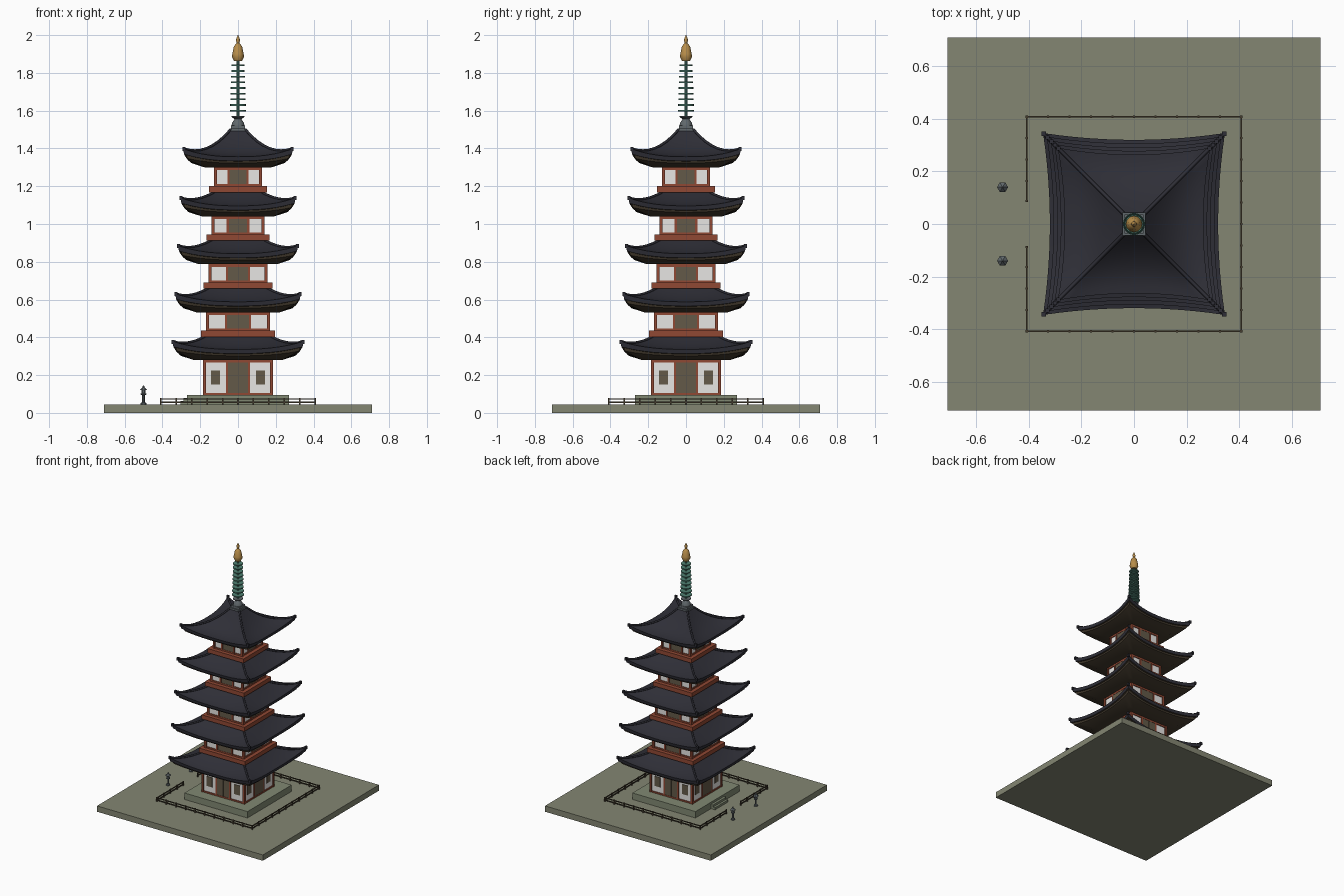
import bpy, bmesh, math
from mathutils import Matrix, Vector

if "Cube" in bpy.data.objects:
    bpy.data.objects.remove(bpy.data.objects["Cube"])


def material(name, r, g, b):
    m = bpy.data.materials.new(name)
    m.use_nodes = True
    m.diffuse_color = (r, g, b, 1)
    m.node_tree.nodes["Principled BSDF"].inputs["Base Color"].default_value = (r, g, b, 1)
    return m


STONE = material("olive stone", .23, .24, .17)
PALE = material("platform stone", .22, .25, .17)
TILE = material("dark roof tile", .028, .028, .038)
EAVES = material("eaves brown", .06, .045, .028)
RED = material("red timber", .28, .065, .033)
PLASTER = material("white plaster", .8, .79, .77)
WOOD = material("door wood", .125, .1, .065)
BRONZE = material("green bronze", .08, .22, .17)
GREY = material("grey metal", .12, .14, .15)
GOLD = material("gold", .48, .27, .07)


def finish(bm, name, mats, smooth=False):
    bmesh.ops.recalc_face_normals(bm, faces=bm.faces)
    me = bpy.data.meshes.new(name)
    bm.to_mesh(me)
    bm.free()
    for m in mats:
        me.materials.append(m)
    ob = bpy.data.objects.new(name, me)
    bpy.context.collection.objects.link(ob)
    if smooth:
        bpy.ops.object.select_all(action="DESELECT")
        ob.select_set(True)
        bpy.context.view_layer.objects.active = ob
        bpy.ops.object.shade_smooth_by_angle(angle=math.radians(35))
    return ob


def boxes(name, mat, spans, turns=1):
    """Boxes given as (x0, x1, y0, y1, z0, z1), repeated round the z axis."""
    bm = bmesh.new()
    for k in range(turns):
        for x0, x1, y0, y1, z0, z1 in spans:
            m = (Matrix.Rotation(k * math.pi / 2, 4, "Z")
                 @ Matrix.Translation(((x0 + x1) / 2, (y0 + y1) / 2, (z0 + z1) / 2))
                 @ Matrix.Diagonal((x1 - x0, y1 - y0, z1 - z0, 1)))
            bmesh.ops.create_cube(bm, size=1, matrix=m)
    return finish(bm, name, [mat])


def slab(name, mat, half, z0, z1):
    return boxes(name, mat, [(-half, half, -half, half, z0, z1)])


def lathe(name, mat, profile, sides=16, x=0, y=0, smooth=True):
    bm = bmesh.new()
    rings = []
    for r, z in profile:
        rings.append([bm.verts.new((x + r * math.cos(a), y + r * math.sin(a), z))
                      for a in (2 * math.pi * i / sides for i in range(sides))])
    for a, b in zip(rings, rings[1:]):
        for i in range(sides):
            j = (i + 1) % sides
            bm.faces.new((a[i], a[j], b[j], b[i]))
    bm.faces.new(rings[0])
    bm.faces.new(rings[-1])
    return finish(bm, name, [mat], smooth)


def roof(n, inner, outer, z_top, z_eave, body, z_soffit, power):
    steps, seg, lift = 8, 12, .042
    rows = []  # half width, edge inset, height, corner lift, material
    for i in range(steps + 1):
        t = i / steps
        z = z_eave + (z_top - z_eave) * (1 - t) ** power
        rows.append((inner + (outer - inner) * t, .026 * t, z, lift * t * t, 0))
    rows += [(outer - .004, .026, z_eave - .022, lift * .85, 0),
             (outer - .016, .024, z_eave - .024, lift * .8, 1),
             (outer - .022, .022, z_eave - .034, lift * .6, 1),
             (body + .05, 0, z_soffit, 0, 1), (body - .01, 0, z_soffit, 0, 1)]
    bm = bmesh.new()
    loops = []
    for half, inset, z, up, _ in rows:
        loop = []
        for k in range(4):
            rot = Matrix.Rotation(k * math.pi / 2, 3, "Z")
            for j in range(seg):
                s = 2 * j / seg - 1
                p = Vector((half - inset * (1 - s * s), s * half, z + up * abs(s) ** 2.5))
                loop.append(bm.verts.new(rot @ p))
        loops.append(loop)
    for a, b, row in zip(loops, loops[1:], rows[1:]):
        for i in range(len(a)):
            j = (i + 1) % len(a)
            bm.faces.new((a[i], a[j], b[j], b[i])).material_index = row[4]
    finish(bm, f"roof_{n}", [TILE, EAVES], True)

    # hip ridges with small end tiles
    cu = bpy.data.curves.new(f"hip_ridges_{n}", "CURVE")
    cu.dimensions = "3D"
    cu.bevel_depth, cu.bevel_resolution, cu.use_fill_caps = .007, 1, True
    for sx, sy in ((1, 1), (-1, 1), (-1, -1), (1, -1)):
        sp = cu.splines.new("POLY")
        sp.points.add(steps)
        for pt, (half, _, z, up, _) in zip(sp.points, rows):
            pt.co = (sx * half, sy * half, z + up + .002, 1)
    cu.materials.append(TILE)
    bpy.context.collection.objects.link(bpy.data.objects.new(cu.name, cu))
    c = outer - .003
    boxes(f"ridge_end_tiles_{n}", TILE,
          [(c - .008, c + .008, c - .008, c + .008, z_eave + lift - .012, z_eave + lift + .009)], 4)


def storey(n, h, z0, z1):
    w = h - .008          # plaster face
    d = .052 if n == 1 else .3 * h + .006
    slab(f"walls_{n}", PLASTER, w, z0 - .03 if n > 1 else z0, z1 + .01)
    frame = [(h - .016, h, h - .016, h, z0, z1),
             (w - .005, h - .002, -h, h, z1 - .014, z1),
             (w - .005, h - .002, -h, h, z0, z0 + .011)]
    frame += [(w - .005, h - .001, s * (d + .006) - .006, s * (d + .006) + .006, z0, z1)
              for s in (-1, 1)]
    boxes(f"timber_frame_{n}", RED, frame, 4)
    boxes(f"door_leaves_{n}", WOOD,
          [(w - .004, w + .004, min(s * .001, s * d), max(s * .001, s * d), z0 + .011, z1 - .012)
           for s in (-1, 1)], 4)
    if n == 1:
        boxes("windows", WOOD, [(w - .004, w + .004, s * .118 - .024, s * .118 + .024, .15, .225)
                                for s in (-1, 1)], 4)


# ground, platform and entrance steps
slab("ground", STONE, .71, 0, .045)
slab("platform", PALE, .27, .045, .095)
boxes("entrance_steps", PALE, [(-.305, -.26, -.08, .08, .045, .062),
                               (-.288, -.26, -.08, .08, .045, .079)])

# storeys: body half, floor z, soffit z, roof half, roof top z, next roof inner half
TIERS = [(.185, .095, .28, .346, .408, .165),
         (.17, .435, .532, .332, .662, .15),
         (.156, .69, .787, .317, .916, .135),
         (.14, .945, 1.04, .304, 1.17, .12),
         (.127, 1.2, 1.3, .29, 1.497, .04)]
for n, (half, floor, soffit, eave, top, inner) in enumerate(TIERS, 1):
    storey(n, half, floor, soffit)
    roof(n, inner, eave, top, soffit + .056, half, soffit, 2.1 if n == 5 else 1.5)
    if n > 1:
        slab(f"balcony_{n}", RED, half + .027, floor - .032, floor)

# spire
slab("spire_base", GREY, .044, 1.48, 1.505)
slab("spire_plinth", GREY, .036, 1.505, 1.522)
lathe("spire_bowl", GREY, [(.034, 1.522), (.032, 1.535), (.022, 1.55), (.018, 1.556),
                           (.034, 1.566), (.034, 1.572)])
lathe("spire_pole", BRONZE, [(.008, 1.56), (.007, 1.87)], 10)
for i in range(9):
    z, r = 1.6 + i * .03, .042 - i * .0009
    lathe(f"spire_ring_{i + 1}", BRONZE, [(r, z - .004), (r, z + .004)], 20)
lathe("gold_finial", GOLD, [(.02, 1.862), (.032, 1.885), (.03, 1.9), (.022, 1.94), (.014, 1.95),
                            (.007, 1.957), (.011, 1.972), (.008, 1.985), (.001, 2)], 12)

# fence with a gap at the entrance
F, T = .408, .0035
rails, posts = [], []
for z in (.056, .073):
    for s in (-1, 1):
        rails.append((-F, F, s * F - T, s * F + T, z - .003, z + .003))
        rails.append((-F - T, -F + T, min(s * .088, s * F), max(s * .088, s * F), z - .003, z + .003))
    rails.append((F - T, F + T, -F, F, z - .003, z + .003))
spots = [-F + i * F / 5 for i in range(11)]
places = [(p, s * F) for p in spots for s in (-1, 1)] + [(F, p) for p in spots[1:-1]]
places += [(-F, p) for p in spots[1:-1] if abs(p) > .1] + [(-F, .088), (-F, -.088)]
for x, y in places:
    posts.append((x - .004, x + .004, y - .004, y + .004, .045, .079))
boxes("fence_rails", EAVES, rails)
boxes("fence_posts", EAVES, posts)

# stone lanterns beside the path
for side, y in (("left", -.14), ("right", .14)):
    lathe(f"lantern_{side}", GREY,
          [(.016, .045), (.016, .053), (.007, .056), (.007, .092), (.015, .098), (.015, .103),
           (.011, .104), (.011, .12), (.021, .121), (.006, .134), (.006, .139), (.001, .146)],
          6, -.5, y, False)
